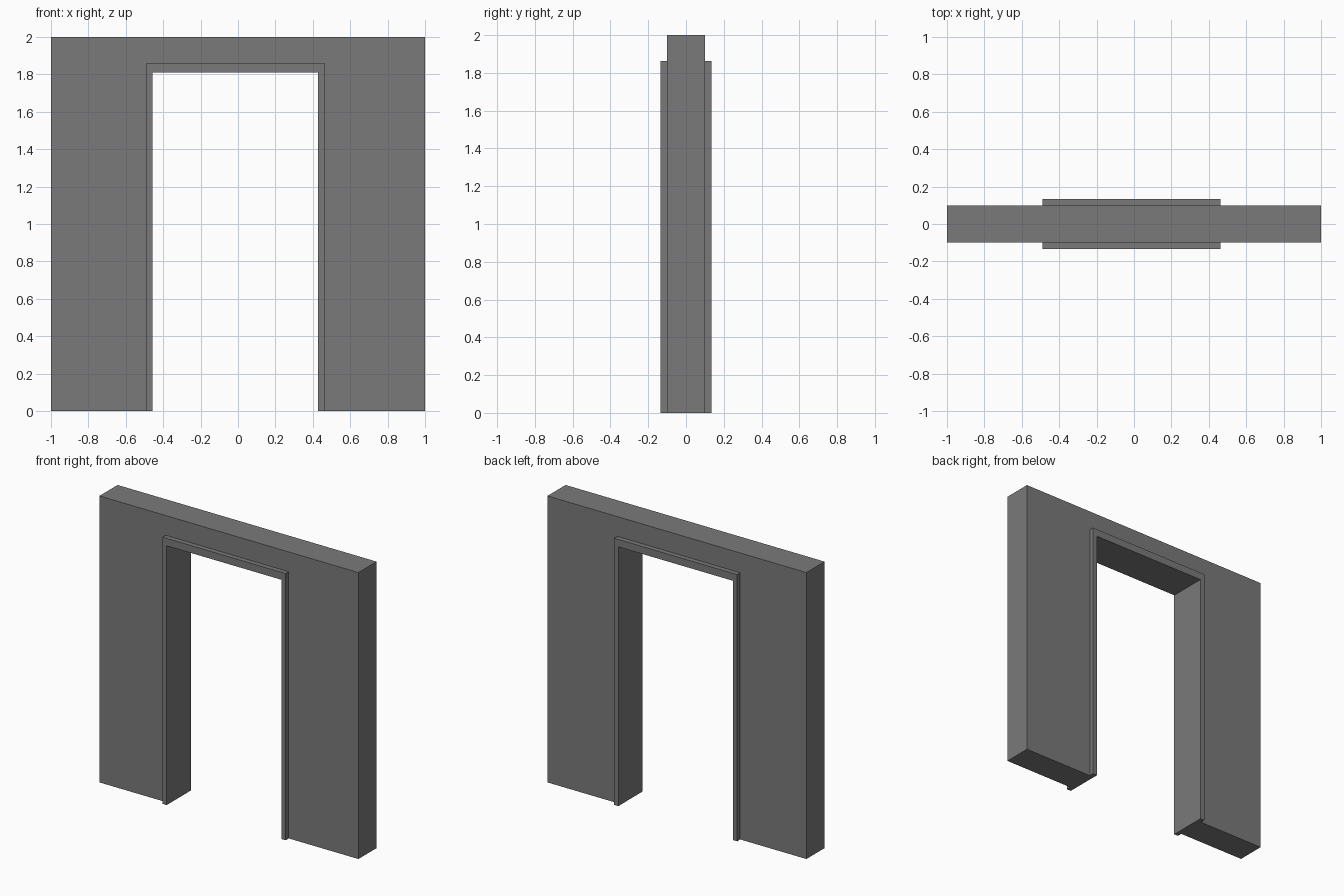
import bpy
import bmesh

cube = bpy.data.objects.get("Cube")
if cube:
    bpy.data.objects.remove(cube)

# Single flat grey for wall and frame
GREY = (0.195, 0.195, 0.195, 1.0)
grey = bpy.data.materials.new("plain grey")
grey.use_nodes = True
grey.diffuse_color = GREY
grey.node_tree.nodes["Principled BSDF"].inputs["Base Color"].default_value = GREY

# Opening and frame limits as (left x, right x, top z)
OPENING = (-0.457, 0.429, 1.81)
FRAME = (-0.489, 0.462, 1.862)
WALL = (-1.0, 1.0, 2.0)


def make_arch(name, outer, inner, half_depth):
    """Square arch: an upside-down U profile extruded along y."""
    x0, x1, top = outer
    a, b, head = inner
    profile = [(x0, 0), (a, 0), (a, head), (b, head),
               (b, 0), (x1, 0), (x1, top), (x0, top)]
    bm = bmesh.new()
    face = bm.faces.new([bm.verts.new((x, -half_depth, z)) for x, z in profile])
    result = bmesh.ops.extrude_face_region(bm, geom=[face])
    moved = [v for v in result["geom"] if isinstance(v, bmesh.types.BMVert)]
    bmesh.ops.translate(bm, verts=moved, vec=(0, 2 * half_depth, 0))
    bmesh.ops.recalc_face_normals(bm, faces=bm.faces)
    mesh = bpy.data.meshes.new(name)
    bm.to_mesh(mesh)
    bm.free()
    mesh.materials.append(grey)
    obj = bpy.data.objects.new(name, mesh)
    bpy.context.collection.objects.link(obj)
    return obj


# Wall fitted around the door frame
make_arch("wall", WALL, FRAME, 0.1)
# Door frame standing proud of the wall on both sides
make_arch("door_frame", FRAME, OPENING, 0.134)
